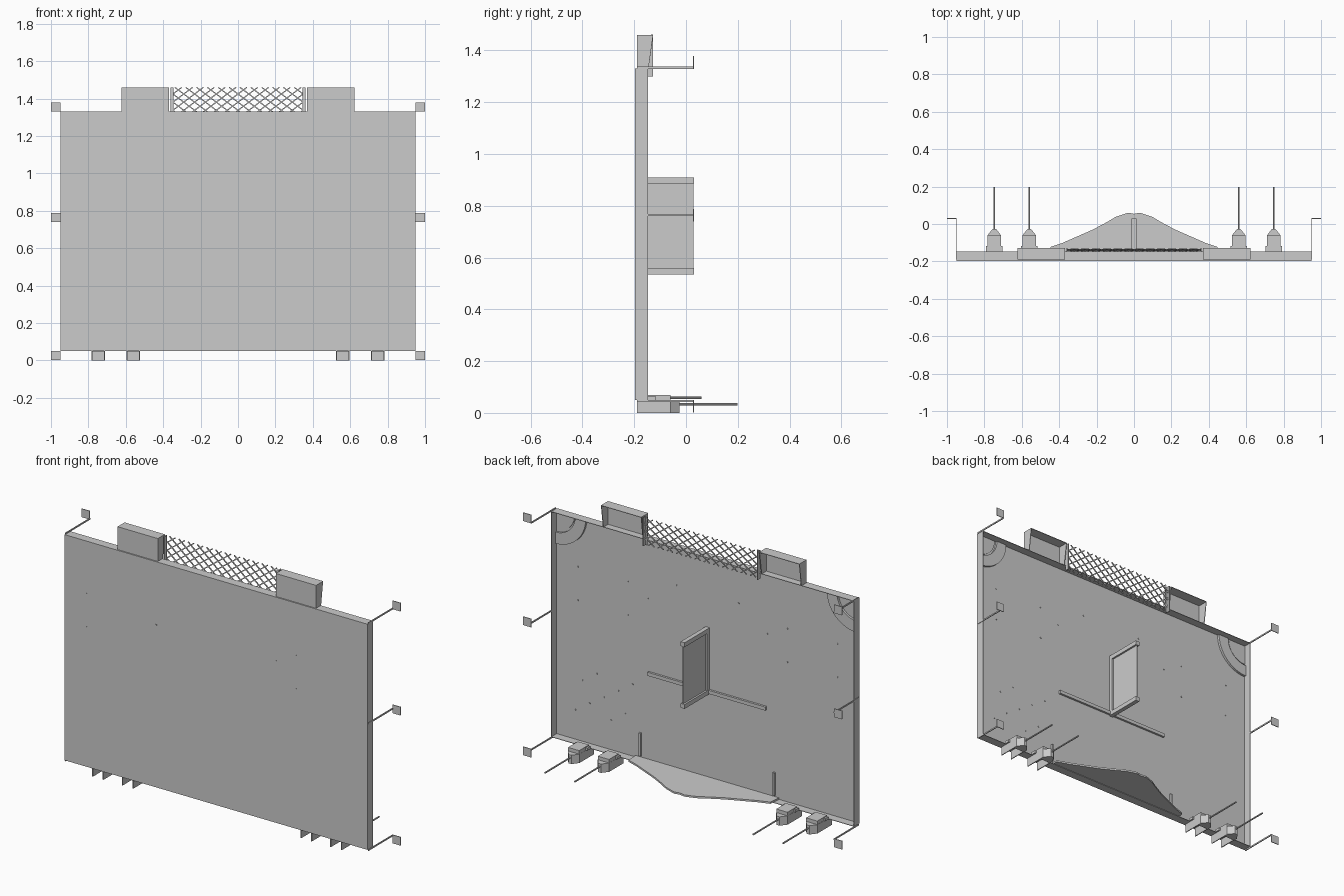
import bpy, bmesh, math
from mathutils import Vector

if "Cube" in bpy.data.objects:
    bpy.data.objects.remove(bpy.data.objects["Cube"])


def make(name, bm):
    bmesh.ops.recalc_face_normals(bm, faces=bm.faces)
    me = bpy.data.meshes.new(name)
    bm.to_mesh(me)
    bm.free()
    ob = bpy.data.objects.new(name, me)
    bpy.context.collection.objects.link(ob)
    return ob


def prism(name, pts, axis, a, b):
    """Extrude a 2D outline between a and b along the given axis."""
    def place(p, t):
        q = list(p)
        q.insert(axis, t)
        return q
    bm = bmesh.new()
    lo = [bm.verts.new(place(p, a)) for p in pts]
    hi = [bm.verts.new(place(p, b)) for p in pts]
    bm.faces.new(lo)
    bm.faces.new(hi)
    n = len(pts)
    for i in range(n):
        j = (i + 1) % n
        bm.faces.new((lo[i], lo[j], hi[j], hi[i]))
    return make(name, bm)


def box(name, x, y, z):
    return prism(name, [(x[0], y[0]), (x[1], y[0]), (x[1], y[1]), (x[0], y[1])], 2, *z)


def tray(name, x, z, front, back_low, back_high, floor=True):
    """Folded sheet metal pan, open towards the back."""
    bm = bmesh.new()
    c = [(x[0], z[0], back_low), (x[1], z[0], back_low), (x[1], z[1], back_high), (x[0], z[1], back_high)]
    f = [bm.verts.new((p[0], front, p[1])) for p in c]
    b = [bm.verts.new((p[0], p[2], p[1])) for p in c]
    bm.faces.new(f)
    for i in range(4):
        if i or floor:
            j = (i + 1) % 4
            bm.faces.new((f[i], f[j], b[j], b[i]))
    ob = make(name, bm)
    mod = ob.modifiers.new("sheet", 'SOLIDIFY')
    mod.thickness = 0.004
    mod.offset = -1
    return ob


def disc(name, x, y, z, r, n=8):
    ring = [(x + r * math.cos(i * math.tau / n), z + r * math.sin(i * math.tau / n)) for i in range(n)]
    return prism(name, ring, 1, *y)


# main panel with folded edges
FR = -0.197
tray("main_panel", (-0.95, 0.95), (0.05, 1.33), FR, -0.147, -0.147)

for s in (-1, 1):
    # raised boxes on the top edge
    xs = sorted((s * 0.37, s * 0.623))
    tray("top_box", xs, (1.33, 1.46), -0.19, -0.145, -0.127, floor=False)
    # posts holding the wire grille
    box("grille_post", (s * 0.345, s * 0.36), (-0.148, -0.144), (1.30, 1.46))
    prism("grille_post_side", [(-0.15, 1.30), (-0.127, 1.30), (-0.127, 1.46), (-0.15, 1.46)], 0, s * 0.356, s * 0.361)
    # side mounting straps with end plates
    for zs, zp in ((1.333, 1.33), (0.765, 0.74), (0.046, 0.002)):
        box("strap", (s * 0.948, s * 0.953), (-0.19, 0.03), (zs - 0.004, zs + 0.004))
        box("strap_plate", (s * 0.95, s), (0.027, 0.031), (zp, zp + 0.048))
    # quarter-round stiffeners in the upper corners
    for r0, r1, t in ((0.125, 0.19, 0.016), (0.0, 0.115, 0.008)):
        ang = [math.radians(90 * i / 10) for i in range(11)]
        arc = [(s * (0.946 - r1 * math.cos(a)), 1.326 - r1 * math.sin(a)) for a in ang]
        if r0:
            arc += [(s * (0.946 - r0 * math.cos(a)), 1.326 - r0 * math.sin(a)) for a in reversed(ang)]
        else:
            arc.append((s * 0.946, 1.326))
        prism("corner_stiffener", arc, 1, FR + 0.003, FR + t)
    # short upright strips near the bottom edge
    box("upright_strip", (s * 0.42 - 0.006, s * 0.42 + 0.006), (FR + 0.003, -0.182), (0.07, 0.2))
    # rivets
    for px, pz in ((0.815, 1.035), (0.5, 1.035), (0.815, 0.845), (0.5, 0.845), (0.195, 1.097), (0.375, 0.972)):
        disc("rivet", s * px, (FR - 0.0008, FR + 0.006), pz, 0.004)

    # clamp feet
    for cx in (0.56, 0.747):
        x = s * cx
        for k in (-1, 1):
            box("foot_cheek", (x + k * 0.031, x + k * 0.036), (-0.19, -0.06), (0, 0.05))
            box("foot_tab", (x + k * 0.03, x + k * 0.045), (-0.147, -0.118), (0.05, 0.065))
        box("foot_top", (x - 0.035, x + 0.035), (-0.147, -0.06), (0.048, 0.07))
        prism("foot_nose", [(x - 0.036, -0.085), (x + 0.036, -0.085), (x + 0.036, -0.06), (x + 0.009, -0.026),
                            (x - 0.009, -0.026), (x - 0.036, -0.06)], 2, 0.0, 0.05)
        disc("foot_washer", x, (-0.09, -0.08), 0.033, 0.014, 12)
        disc("foot_rod", x, (-0.06, 0.198), 0.033, 0.0045, 8)

# extra fixings on the back, lower corner
for i in range(9):
    disc("back_rivet", 0.83 - 0.045 * i, (FR + 0.003, FR + 0.006), 0.22 + 0.06 * (i * 3 % 5), 0.004)

# expanded-metal grille: two crossing sets of strands, clipped and tilted
X0, X1, Z0, Z1 = -0.356, 0.356, 1.302, 1.46
PITCH, RISE = 0.058, 0.75
bm = bmesh.new()
for s in (-1, 1):
    run = (Z1 - Z0) / RISE
    for i in range(-20, 21):
        xa = i * PITCH
        p = Vector((xa - s * run / 2, 0, Z0))
        d = Vector((s * run, 0, Z1 - Z0))
        ts = sorted(((X0 - p.x) / d.x, (X1 - p.x) / d.x))
        t0, t1 = max(0, ts[0]), min(1, ts[1])
        if t1 - t0 < 0.02:
            continue
        w = Vector((-d.z, 0, d.x)).normalized() * 0.003
        vs = []
        for yo in (-0.002, 0.002):
            for t, k in ((t0, 1), (t1, 1), (t1, -1), (t0, -1)):
                q = p + d * t + w * k
                q.y = -0.146 + 0.014 * (q.z - Z0) / (Z1 - Z0) + yo
                vs.append(bm.verts.new(q))
        bm.faces.new(vs[:4])
        bm.faces.new(vs[4:])
        for a in range(4):
            b = (a + 1) % 4
            bm.faces.new((vs[a], vs[b], vs[b + 4], vs[a + 4]))
make("wire_grille", bm)

# central fin with edge bars, and the cross rail behind it
box("centre_fin", (-0.002, 0.002), (FR + 0.003, 0.028), (0.54, 0.905))
for z in (0.535, 0.885):
    box("fin_bar", (-0.0125, 0.0125), (FR + 0.003, 0.03), (z, z + 0.025))
box("fin_root", (-0.0125, 0.0125), (FR + 0.003, -0.172), (0.56, 0.885))
box("cross_rail", (-0.37, 0.37), (FR + 0.003, -0.182), (0.54, 0.56))

# curved shelf along the bottom edge
half = [(0.03, 0.06), (0.055, 0.053), (0.1, 0.037), (0.145, 0.01), (0.22, -0.03), (0.3, -0.065), (0.38, -0.1), (0.445, -0.122)]
outline = [(0.45, -0.19)] + half[::-1] + [(0, 0.054)] + [(-x, y) for x, y in half] + [(-0.45, -0.19)]
prism("curved_shelf", outline, 2, 0.054, 0.064)
